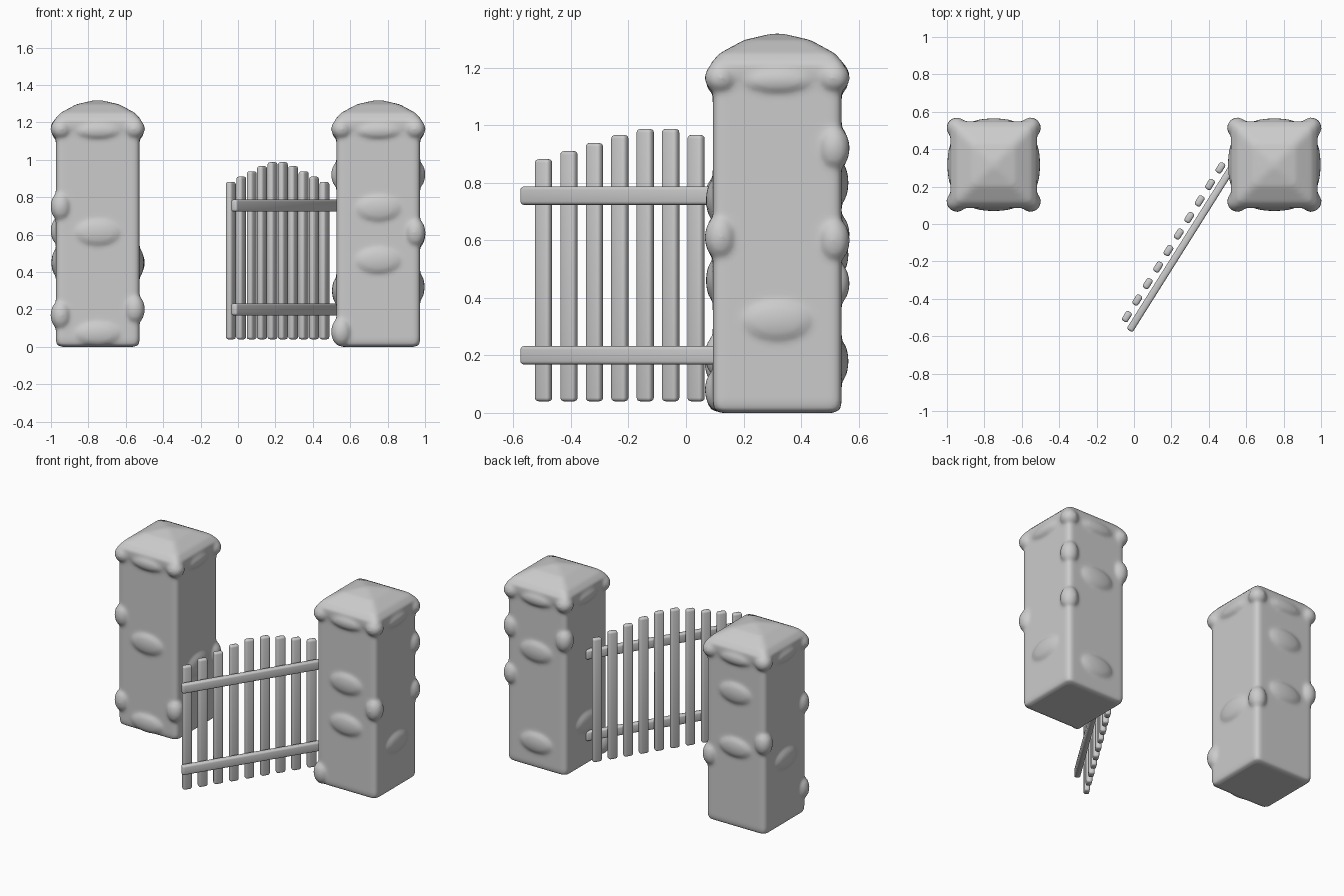
import bpy, bmesh, math
from mathutils import Matrix, Vector

if "Cube" in bpy.data.objects:
    bpy.data.objects.remove(bpy.data.objects["Cube"])

CY, H = 0.317, 0.224  # pillar centre in y and half width


def finish(bm, name):
    bmesh.ops.recalc_face_normals(bm, faces=bm.faces)
    me = bpy.data.meshes.new(name)
    bm.to_mesh(me)
    bm.free()
    ob = bpy.data.objects.new(name, me)
    bpy.context.collection.objects.link(ob)
    for p in me.polygons:
        p.use_smooth = True
    return ob


def ring(bm, h, r, z):
    # rounded square ring
    vs = []
    for q, (sx, sy) in enumerate([(1, 1), (-1, 1), (-1, -1), (1, -1)]):
        for k in range(4):
            a = math.pi / 2 * (q + k / 3)
            vs.append(bm.verts.new((sx * (h - r) + r * math.cos(a),
                                    sy * (h - r) + r * math.sin(a), z)))
    return vs


def blob(bm, loc, size):
    m = Matrix.Translation(loc) @ Matrix.Diagonal((*size, 1))
    bmesh.ops.create_icosphere(bm, subdivisions=3, radius=1, matrix=m)


def pillar(name, cx, faces, corners):
    bm = bmesh.new()
    # shaft and domed cap
    prof = [(0.195, 0.0), (0.218, 0.01), (H, 0.035), (H, 1.13), (0.232, 1.18),
            (0.231, 1.215), (0.2, 1.25), (0.115, 1.296), (0.02, 1.318)]
    rings = [ring(bm, h, min(0.03, h * 0.5), z) for h, z in prof]
    for a, b in zip(rings, rings[1:]):
        for i in range(16):
            j = (i + 1) % 16
            bm.faces.new((a[i], a[j], b[j], b[i]))
    bm.faces.new(rings[0])
    bm.faces.new(rings[-1])
    # flat stones standing out of the faces
    for (nx, ny), z, hh in faces:
        blob(bm, (nx * 0.215, ny * 0.215, z),
             (0.13 if ny else 0.033, 0.13 if nx else 0.033, hh))
    # stones wrapped around the corners
    for sx, sy, z in corners:
        blob(bm, (sx * 0.197, sy * 0.197, z), (0.056, 0.056, 0.08 if z < 1 else 0.055))
    ob = finish(bm, name)
    ob.location = (cx, CY, 0)
    # melt the stones into the shaft
    m = ob.modifiers.new("blend", 'REMESH')
    m.mode, m.voxel_size, m.use_smooth_shade = 'VOXEL', 0.012, True
    s = ob.modifiers.new("soften", 'SMOOTH')
    s.factor, s.iterations = 0.5, 4


F, B, L, R = (0, -1), (0, 1), (-1, 0), (1, 0)
top = [(d, 1.155, 0.045) for d in (F, B, L, R)]
pillar("left_pillar", -0.75,
       top + [(F, 0.61, 0.075), (F, 0.07, 0.065), (B, 0.92, 0.075), (B, 0.55, 0.07),
              (L, 0.45, 0.075), (R, 0.45, 0.08)],
       [(-1, -1, 1.165), (1, -1, 1.165), (-1, 1, 1.17), (1, 1, 1.165),
        (1, -1, 0.2), (-1, 1, 0.62), (-1, -1, 0.75), (-1, -1, 0.17), (1, 1, 0.45)])
pillar("right_pillar", 0.75,
       top + [(F, 0.74, 0.075), (F, 0.46, 0.075), (B, 0.8, 0.075), (B, 0.18, 0.075),
              (R, 0.32, 0.075), (L, 0.3, 0.075)],
       [(-1, -1, 1.165), (1, -1, 1.165), (-1, 1, 1.165), (1, 1, 1.165),
        (1, -1, 0.61), (-1, 1, 0.92), (1, 1, 0.92), (1, 1, 0.6), (-1, -1, 0.08)])


# gate, swung open along the line from the hinge
def bar(name, loc, size, ang, bev):
    bm = bmesh.new()
    bmesh.ops.create_cube(bm, size=1, matrix=Matrix.Diagonal((*size, 1)))
    bmesh.ops.bevel(bm, geom=bm.edges[:], offset=bev, segments=3, profile=0.5, affect='EDGES')
    ob = finish(bm, name)
    ob.location = loc
    ob.rotation_euler.z = ang


p0, p1 = Vector((-0.038, -0.495, 0)), Vector((0.462, 0.3, 0))
ang = math.atan2(p1.y - p0.y, p1.x - p0.x)
tops = [0.882, 0.91, 0.938, 0.966, 0.987]
for i, t in enumerate(tops + tops[::-1]):
    c = p0.lerp(p1, i / 9)
    c.z = (t + 0.04) / 2
    bar(f"picket_{i + 1}", c, (0.06, 0.036, t - 0.04), ang, 0.013)

a, b = Vector((-0.024, -0.57, 0)), Vector((0.535, 0.32, 0))
for name, z in (("lower_rail", 0.2), ("upper_rail", 0.755)):
    c = (a + b) / 2
    c.z = z
    bar(name, c, ((b - a).length, 0.038, 0.064), ang, 0.012)
